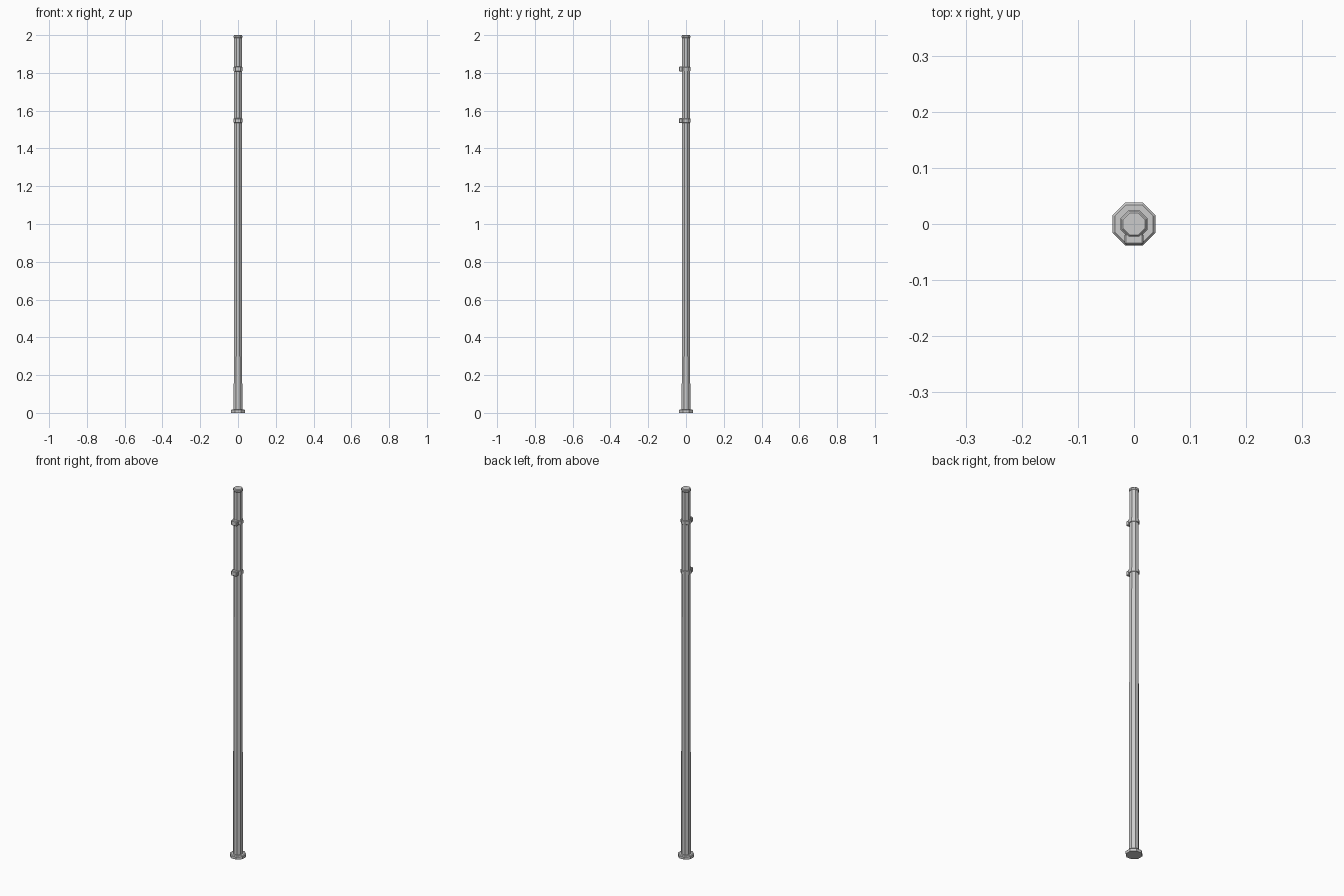
import bpy, bmesh, math

if "Cube" in bpy.data.objects:
    bpy.data.objects.remove(bpy.data.objects["Cube"])

def lathe(name, profile, sides, turn=0.0):
    """Closed solid of revolution from (radius, z) points."""
    bm = bmesh.new()
    rings = []
    for r, z in profile:
        rings.append([bm.verts.new((r * math.cos(turn + 2 * math.pi * i / sides),
                                    r * math.sin(turn + 2 * math.pi * i / sides), z))
                      for i in range(sides)])
    for a, b in zip(rings, rings[1:]):
        for i in range(sides):
            j = (i + 1) % sides
            bm.faces.new((a[i], a[j], b[j], b[i]))
    bm.faces.new(rings[0][::-1])
    bm.faces.new(rings[-1])
    me = bpy.data.meshes.new(name)
    bm.to_mesh(me)
    bm.free()
    ob = bpy.data.objects.new(name, me)
    bpy.context.collection.objects.link(ob)
    return ob

def box(name, centre, size, bevel):
    bpy.ops.mesh.primitive_cube_add(size=1, location=centre)
    ob = bpy.context.object
    ob.name = name
    ob.scale = size
    bpy.ops.object.transform_apply(location=False, rotation=False, scale=True)
    mod = ob.modifiers.new("bevel", "BEVEL")
    mod.width = bevel
    mod.segments = 1

T = math.pi / 8

# Foot plate
lathe("foot_plate", [(0.041, 0), (0.041, 0.014), (0.037, 0.018)], 8, T)
# Slightly tapered pole
lathe("pole", [(0.0245, 0.01), (0.0225, 1.99)], 8, T)
# Cap on the pole end
lathe("top_cap", [(0.022, 1.984), (0.0245, 1.987), (0.0245, 1.996), (0.021, 2.0)], 8, T)

# Two clamps, each a collar and a front lug
for label, z in (("upper", 1.82), ("lower", 1.547)):
    lathe(label + "_collar", [(0.0235, z - 0.011), (0.0265, z - 0.009),
                              (0.0265, z + 0.009), (0.0235, z + 0.011)], 8, T)
    box(label + "_lug", (0, -0.027, z), (0.034, 0.02, 0.026), 0.003)
